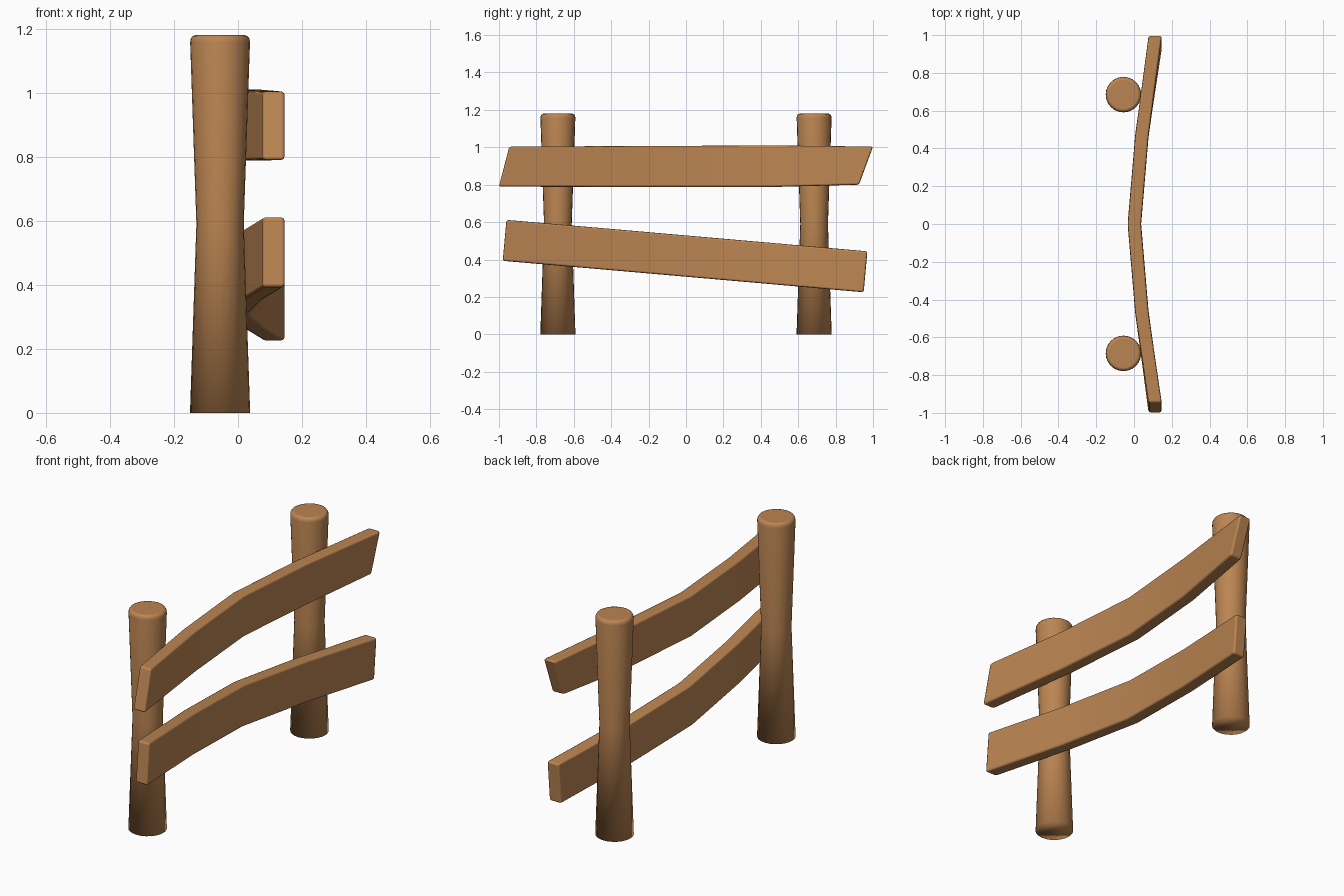
import bpy, bmesh, math

if "Cube" in bpy.data.objects:
    bpy.data.objects.remove(bpy.data.objects["Cube"])

wood = bpy.data.materials.new("brown wood")
wood.diffuse_color = (0.50, 0.235, 0.085, 1)
wood.use_nodes = True
wood.node_tree.nodes["Principled BSDF"].inputs["Base Color"].default_value = wood.diffuse_color


def finish(name, bm):
    bmesh.ops.recalc_face_normals(bm, faces=bm.faces)
    mesh = bpy.data.meshes.new(name)
    bm.to_mesh(mesh)
    bm.free()
    mesh.materials.append(wood)
    mesh.shade_smooth()
    obj = bpy.data.objects.new(name, mesh)
    bpy.context.collection.objects.link(obj)
    return obj


def skin(bm, rings):
    """Join successive vertex rings with quads and cap both ends."""
    loops = [[bm.verts.new(p) for p in ring] for ring in rings]
    n = len(loops[0])
    for a, b in zip(loops, loops[1:]):
        for i in range(n):
            j = (i + 1) % n
            bm.faces.new((a[i], a[j], b[j], b[i]))
    bm.faces.new(loops[0])
    bm.faces.new(loops[-1])


# Posts: round, waisted at mid height, rounded top rim
def post(name, y, sides=24):
    profile = [(0.094, 0), (0.074, 0.59), (0.0935, 1.158),
               (0.0915, 1.169), (0.086, 1.177), (0.077, 1.18)]
    bm = bmesh.new()
    skin(bm, [[(-0.056 + r * math.cos(2 * math.pi * i / sides),
                y + r * math.sin(2 * math.pi * i / sides), z)
               for i in range(sides)] for r, z in profile])
    # inner ring keeps the flat top flat
    bm.faces.ensure_lookup_table()
    bmesh.ops.inset_individual(bm, faces=[bm.faces[-1]], thickness=0.01)
    finish(name, bm)


# Rails: bent planks; each station is (y_bottom, z_bottom, y_top, z_top, x_back)
def rail(name, stations, thick=0.07):
    bm = bmesh.new()
    skin(bm, [[(x, yb, zb), (x + thick, yb, zb), (x + thick, yt, zt), (x, yt, zt)]
              for yb, zb, yt, zt, x in stations])
    obj = finish(name, bm)
    bev = obj.modifiers.new("rounded edges", 'BEVEL')
    bev.width = 0.011
    bev.segments = 2
    bev.limit_method = 'ANGLE'
    bev.angle_limit = math.radians(40)
    bev.harden_normals = True


post("left_post", -0.685)
post("right_post", 0.685)

rail("upper_rail", [
    (-1.0, 0.79, -0.945, 1.004, 0.077),
    (-0.47, 0.788, -0.47, 1.006, 0.007),
    (0.0, 0.788, 0.0, 1.008, -0.033),
    (0.47, 0.788, 0.47, 1.01, 0.007),
    (0.925, 0.80, 1.0, 1.004, 0.077)])

rail("lower_rail", [
    (-0.98, 0.393, -0.96, 0.612, 0.077),
    (-0.48, 0.350, -0.46, 0.569, 0.007),
    (-0.01, 0.309, 0.01, 0.528, -0.033),
    (0.46, 0.268, 0.48, 0.487, 0.007),
    (0.95, 0.225, 0.97, 0.444, 0.077)])
